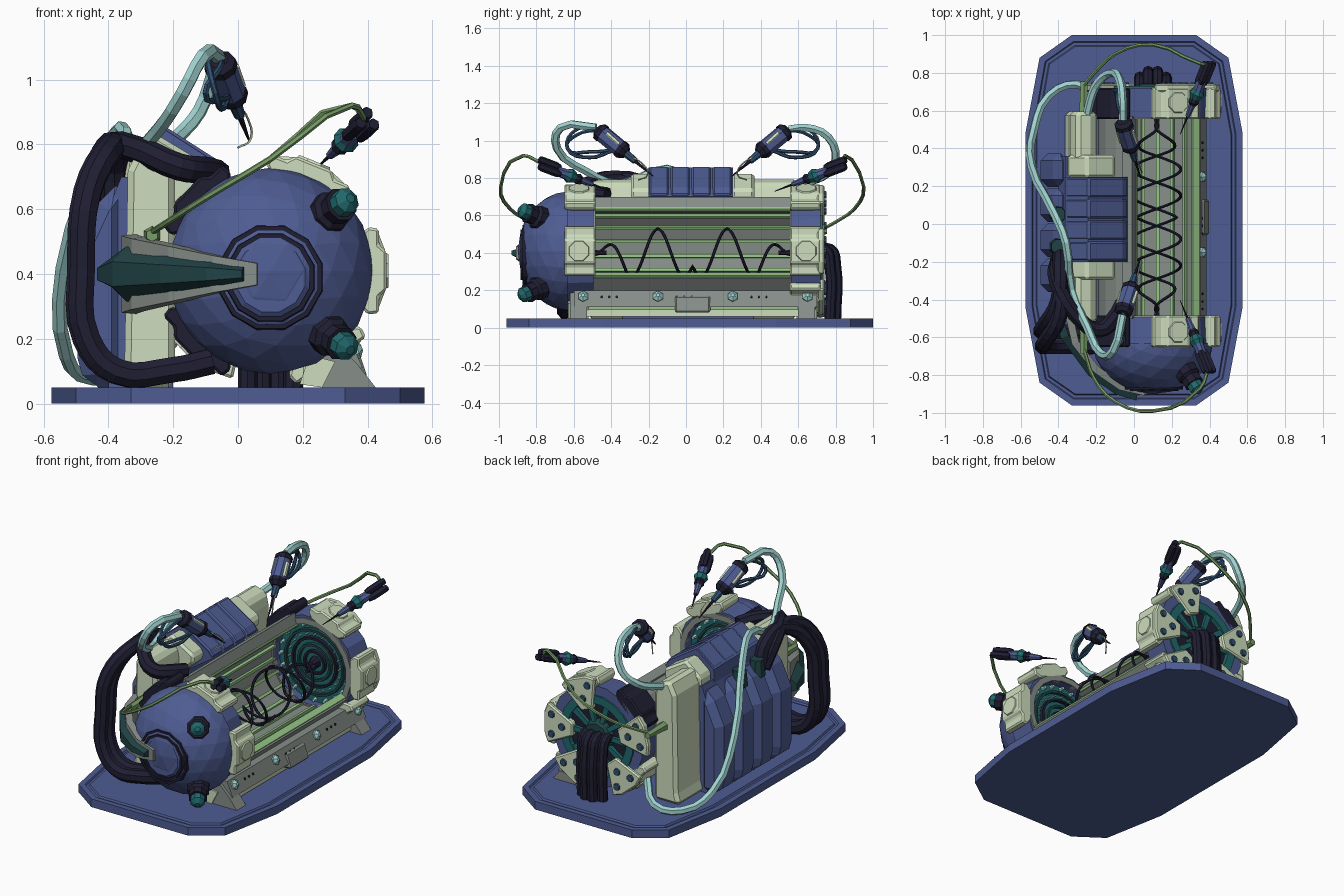
import bpy, bmesh, math
from mathutils import Vector

if "Cube" in bpy.data.objects:
    bpy.data.objects.remove(bpy.data.objects["Cube"])


def paint(name, r, g, b):
    m = bpy.data.materials.new(name)
    m.use_nodes = True
    m.diffuse_color = (r, g, b, 1)
    m.node_tree.nodes["Principled BSDF"].inputs["Base Color"].default_value = (r, g, b, 1)
    return m


BLUE = paint("slate blue", .077, .108, .29)
NAVY = paint("dark navy", .014, .013, .032)
PALE = paint("pale sage", .61, .72, .51)
GREY = paint("warm grey", .24, .27, .25)
AQUA = paint("light aqua", .35, .65, .63)
DEEP = paint("deep green teal", .015, .055, .06)
TEAL = paint("teal", .015, .14, .15)
GREEN = paint("leaf green", .19, .34, .14)
FRESH = paint("fresh green", .3, .56, .24)
STEEL = paint("steel blue", .03, .08, .16)

CX, CZ, MID = .1, .41, .035      # tank axis and middle


def finish(name, bm, mat, bevel=0):
    bmesh.ops.recalc_face_normals(bm, faces=bm.faces)
    me = bpy.data.meshes.new(name)
    bm.to_mesh(me)
    bm.free()
    me.materials.append(mat)
    ob = bpy.data.objects.new(name, me)
    bpy.context.collection.objects.link(ob)
    if bevel:
        mod = ob.modifiers.new("chamfer", 'BEVEL')
        mod.width = bevel
        mod.segments = 1
    return ob


def prism(name, pts, a, b, mat, bevel=0, axis='y'):
    bm = bmesh.new()
    put = (lambda p, h: (p[0], h, p[1])) if axis == 'y' else (lambda p, h: (p[0], p[1], h))
    lo, hi = [[bm.verts.new(put(p, h)) for p in pts] for h in (a, b)]
    bm.faces.new(lo)
    bm.faces.new(hi)
    for i in range(len(pts)):
        bm.faces.new((lo[i - 1], lo[i], hi[i], hi[i - 1]))
    return finish(name, bm, mat, bevel)


def lathe(name, start, direction, profile, mat, n=12, closed=False):
    """Spin (distance, radius) pairs round an axis."""
    bm = bmesh.new()
    q = Vector(direction).to_track_quat('Z', 'Y')
    rings = []
    for d, r in profile:
        turn = [2 * math.pi * (i + .5) / n for i in range(n)]
        rings.append([bm.verts.new(Vector(start) + q @ Vector((r * math.cos(t), r * math.sin(t), d)))
                      for t in turn])
    pairs = list(zip(rings, rings[1:]))
    if closed:
        pairs.append((rings[-1], rings[0]))
    else:
        bm.faces.new(rings[0])
        bm.faces.new(rings[-1])
    for lo, hi in pairs:
        for i in range(n):
            bm.faces.new((lo[i - 1], lo[i], hi[i], hi[i - 1]))
    return finish(name, bm, mat)


def tube(name, pts, r, mat, sides=2, res=4, poly=False):
    cu = bpy.data.curves.new(name, 'CURVE')
    cu.dimensions = '3D'
    cu.bevel_depth, cu.bevel_resolution, cu.use_fill_caps = r, sides, True
    cu.resolution_u = res
    sp = cu.splines.new('POLY' if poly else 'BEZIER')
    knots = sp.points if poly else sp.bezier_points
    knots.add(len(pts) - 1)
    for k, p in zip(knots, pts):
        k.co = (*p, 1) if poly else p
        if not poly:
            k.handle_left_type = k.handle_right_type = 'AUTO'
    sp.use_smooth = False
    tmp = bpy.data.objects.new(name, cu)
    bpy.context.collection.objects.link(tmp)
    bpy.context.view_layer.update()
    me = bpy.data.meshes.new_from_object(tmp.evaluated_get(bpy.context.evaluated_depsgraph_get()))
    bpy.data.objects.remove(tmp)
    me.materials.clear()
    me.materials.append(mat)
    bpy.context.collection.objects.link(bpy.data.objects.new(name, me))


def polar(r, deg, side=0):
    """Point round the tank axis, shifted sideways along the tangent."""
    c, s = math.cos(math.radians(deg)), math.sin(math.radians(deg))
    return (CX + r * c - side * s, CZ + r * s + side * c)


def spindle(name, tail, tip, parts, n=8):
    axis = Vector(tip) - Vector(tail)
    for label, mat, prof in parts:
        lathe(name + "_" + label, tail, axis, [(d * axis.length, r) for d, r in prof], mat, n)


# Base plate with stepped grooves
quarter = [(.33, .98), (.5, .86), (.575, .46)]
right = quarter + [(x, -y) for x, y in quarter[::-1]]
outline = [(x, y + .02) for x, y in right + [(-x, -y) for x, y in right]]
base = prism("base_plate", outline, 0, .05, BLUE, axis='z')
bm = bmesh.new()
bm.from_mesh(base.data)
top = max(bm.faces, key=lambda f: f.calc_center_median().z)
for width, depth in ((.035, 0), (.006, -.01), (.016, 0), (.006, .01)):
    bmesh.ops.inset_region(bm, faces=[top], thickness=width, depth=depth)
bm.to_mesh(base.data)
bm.free()

# Open tank: curved slats with raised green seams
first, step = 114, 18
for k in range(12):
    a, b = first + k * step, first + (k + 1) * step
    prism("tank_slat", [polar(.26, a), polar(.26, b), polar(.29, b), polar(.29, a)], -.5, .57, GREY)
    prism("tank_seam", [polar(.242, b - 2), polar(.242, b + 2), polar(.28, b + 2), polar(.28, b - 2)], -.5, .57, FRESH)
prism("tank_lip", [polar(.24, 111), polar(.31, 111), polar(.31, 121), polar(.24, 121)], -.5, .57, GREY)
prism("lip_seam", [polar(.232, 112), polar(.24, 110), polar(.25, 110), polar(.25, 116)], -.5, .57, FRESH)

# Lower rail, rivets, clasp
prism("side_rail", [(.28, .11), (.385, .11), (.345, .2), (.28, .2)], -.6, .7, GREY)
prism("under_tray", [(.2, .06), (.35, .06), (.35, .095), (.2, .12)], -.57, .68, PALE)
prism("tray_seam", [(.28, .095), (.365, .095), (.365, .11), (.28, .11)], -.52, .6, FRESH)
prism("rail_clasp", [(.28, .08), (.4, .08), (.37, .17), (.28, .17)], -.06, .13, GREY, .01)
for i in range(4):
    y = -.55 + i * .4
    lathe("rail_rivet", (.345, y, .16), (1, 0, .4), [(0, .03), (.025, .03), (.04, .01)], AQUA, 6)
    for j in range(3 if i < 3 else 0):
        lathe("rail_pin", (.35, y + .1 + j * .04, .16), (1, 0, .4), [(0, .007), (.017, .007)], NAVY, 6)

claw = [(.27, -.10), (.3, -.135), (.335, -.13), (.335, -.08), (.358, -.06)]
claw += [(r, -t) for r, t in claw[::-1]]
for s in (-1, 1):
    near, far = MID + s * .53, MID + s * .685
    # End ring, facing disc and its studs
    lathe("end_ring", (CX, near, CZ), (0, s, 0), [(0, .25), (0, .3), (.155, .31), (.155, .25)], BLUE, 16, True)
    lathe("disc_rim", (CX, near - s * .01, CZ), (0, s, 0), [(0, .25), (0, .285), (.03, .285), (.03, .25)], GREY, 20, True)
    lathe("end_disc", (CX, near + s * .05, CZ), (0, s, 0), [(0, .25), (.05, .25)], TEAL, 20)
    for r, mat in ((.06, NAVY), (.1, DEEP), (.14, NAVY), (.19, DEEP)):
        lathe("disc_ring", (CX, near + s * .03, CZ), (0, s, 0),
              [(0, r), (0, r + .014), (.03, r + .018), (.03, r)], mat, 20, True)
    lathe("disc_hub", (CX, near, CZ), (0, s, 0), [(0, .02), (.06, .04)], NAVY, 8)
    lathe("coil_post", (CX + .02, near, .4), (0, -s, 0), [(0, .02), (.03, .012), (.07, .012)], NAVY, 6)
    for k in range(20):
        for r, size in ((.23, .014), (.172, .007)):
            x, z = polar(r, k * 18)
            lathe("disc_stud", (x, near + s * .025, z), (0, s, 0), [(0, size * .7), (.03, size)], AQUA, 6)
    # Clamps round the ring
    for a in (0, 68, -136, 136) + ((-56,) if s > 0 else ()):
        dark = a == 136 or a == -136 and s < 0
        prism("ring_clamp", [polar(r, a, t) for r, t in claw], near - s * .01, far, NAVY if dark else PALE, .008)
        if not dark:
            x, z = polar(.345, a)
            lathe("clamp_boss", (x, (near + far) / 2, z), (x - CX, 0, z - CZ), [(0, .065), (.02, .055)], PALE, 8)
    # Foot
    prism("end_foot", [(.26, .05), (.425, .05), (.37, .12), (.28, .21), (.24, .15)], far - s * .12, far - s * .03, GREY)
    prism("foot_pad", [(.19, .06), (.26, .05), (.3, .13), (.22, .15)], far - s * .13, far - s * .02, PALE)

# Back end: grille, arms with bolts, drooping pipes
back = .7
lathe("grille_plate", (CX, back - .02, CZ), (0, 1, 0), [(0, .25), (.02, .25)], NAVY, 20)
lathe("grille_rim", (CX, back, CZ), (0, 1, 0), [(0, .2), (0, .25), (.03, .25), (.03, .2)], TEAL, 20, True)
lathe("grille_hub", (CX, back, CZ), (0, 1, 0), [(0, .1), (.04, .08)], DEEP, 10)
for k in range(10):
    prism("grille_spoke", [polar(.08, k * 36, .013), polar(.08, k * 36, -.013),
                           polar(.21, k * 36, -.018), polar(.21, k * 36, .018)], back, back + .02, TEAL)
for a in (0, 68, -56, -130, 165):
    arm = [polar(.16, a, -.04), polar(.33, a, -.125), polar(.355, a, -.06)]
    arm += [polar(.355, a, .06), polar(.33, a, .125), polar(.16, a, .04)]
    prism("clamp_arm", arm, back, back + .04, PALE, .008)
    for t in (-.06, 0, .06):
        x, z = polar(.3 if t else .23, a, t)
        lathe("arm_bolt", (x, back + .035, z), (0, 1, 0), [(0, .024), (.015, .02)], STEEL, 8)
for x, out in ((.03, .77), (.075, .8), (.125, .8), (.17, .77)):
    tube("drain_pipe", [(x, .69, .4), (x, out - .03, .42), (x, out, .33), (x, out, .05)], .03, NAVY)

# Front dome, its rings and knobs
bm = bmesh.new()
bmesh.ops.create_icosphere(bm, subdivisions=3, radius=1)
bmesh.ops.bisect_plane(bm, geom=bm.verts[:] + bm.edges[:] + bm.faces[:], plane_co=(0, 0, 0),
                       plane_no=(0, 1, 0), clear_outer=True)
for v in bm.verts:
    v.co = (CX + v.co.x * .318, -.63 + v.co.y * .27, CZ + v.co.z * .318)
finish("front_dome", bm, BLUE)
for r, y in ((.15, -.875), (.125, -.885)):
    lathe("dome_ring", (CX, y, .39), (0, 1, 0), [(0, r), (0, r + .014), (.05, r + .02), (.05, r)], NAVY, 12, True)
lathe("dome_cap", (CX, -.885, .39), (0, 1, 0), [(0, .11), (.03, .15)], BLUE, 12)
for z, dz in ((.58, .55), (.22, -.55)):
    spindle("dome_knob", (.27, -.77, z), (.34, -.88, z + dz * .09), [
        ("collar", NAVY, [(0, .065), (.3, .065), (.4, .05), (.7, .055)]),
        ("tip", TEAL, [(.65, .042), (.95, .042), (1.1, .015)])])


# Curved horn and strap wrapping the dome
def strap(name, pts, inner, outer, slope, mat):
    bm = bmesh.new()
    loops = []
    for x, y, h in pts:
        d = Vector((x - CX, y + .45, 0)).normalized()
        p = Vector((x, y, .4))
        corners = ((inner, -h), (outer, -h * slope), (outer, h * slope), (inner, h))
        loops.append([bm.verts.new(p + d * o + Vector((0, 0, z))) for o, z in corners])
    bm.faces.new(loops[0])
    bm.faces.new(loops[-1])
    for a, b in zip(loops, loops[1:]):
        for i in range(4):
            bm.faces.new((a[i - 1], a[i], b[i], b[i - 1]))
    finish(name, bm, mat)


strap("dome_strap", [(-.34, -.5, .125), (-.31, -.63, .115), (-.2, -.77, .09), (-.07, -.86, .06), (.06, -.89, .035)],
      -.02, .02, .95, GREY)
strap("dome_horn", [(-.39, -.46, .04), (-.345, -.59, .085), (-.21, -.77, .065), (-.08, -.86, .045), (.02, -.89, .025)],
      .0, .045, .45, DEEP)

# Machine block: hood ribs, collars, columns and rounded lobes
hood = [(-.37, .55), (-.36, .77), (-.24, .865), (-.06, .75), (-.03, .71), (-.2, .6)]
prism("hood_core", [(x - .004, z - .008) for x, z in hood], -.2, .25, BLUE)
for i in range(4):
    y = -.2 + i * .1125
    prism("hood_rib", hood, y + .004, y + .108, BLUE, .01)
collar = [(-.36, .3), (-.35, .75), (-.25, .83), (-.1, .74), (-.1, .69), (-.22, .58), (-.24, .3)]
column = [(-.37, .05), (-.35, .12), (-.34, .72), (-.3, .8), (-.21, .77), (-.195, .7), (-.195, .05)]
for s in (-1, 1):
    prism("hood_collar", collar, MID + s * .21, MID + s * .33, PALE, .015)
    prism("side_column", column, MID + s * .3, MID + s * .56, PALE, .02)
prism("machine_core", [(-.4, .05), (-.4, .6), (-.36, .7), (-.2, .7), (-.2, .05)], -.34, .36, BLUE)
lobe = [(-.35, .05), (-.47, .05), (-.495, .14), (-.495, .48), (-.43, .62), (-.35, .7)]
for i in range(4):
    y = -.36 + i * .185
    prism("machine_lobe", lobe, y, y + .18, BLUE, .04)
for y in (-.12, .05):
    lathe("lobe_socket", (-.4, y, .6), (0, 0, 1), [(0, .05), (.1, .04)], DEEP, 8)

# Thick pipe loops
for dx, dy in ((0, 0), (.008, -.08)):
    tube("thick_pipe", [(-.39 + dx, -.15 + dy, .62), (-.39 + dx, -.22 + dy, .76), (-.4 + dx, -.4 + dy, .785),
                        (-.47 + dx, -.53 + dy, .65), (-.488 + dx, -.56 + dy, .42), (-.472 + dx, -.57 + dy, .2),
                        (-.38 + dx, -.57 + dy, .1), (-.2, -.57 + dy, .105), (-.08, -.56 + dy, .13)], .042, NAVY)
tube("top_pipe", [(-.4, -.18, .62), (-.41, -.3, .78), (-.3, -.49, .78), (-.18, -.56, .73), (-.1, -.49, .72),
                  (-.06, -.42, .71)], .042, NAVY)

# Aqua cables to the two grippers
tube("long_cable", [(-.2, .66, .2), (-.3, .74, .1), (-.45, .68, .08), (-.53, .5, .15), (-.54, .3, .42),
                    (-.42, .05, .76), (-.36, -.1, .85), (-.33, -.35, .77), (-.25, -.54, .84), (-.17, -.69, .96),
                    (-.11, -.67, 1.07), (-.06, -.48, 1.07)], .023, AQUA, 1, 3)
tube("short_cable", [(-.26, .5, .74), (-.23, .66, .78), (-.19, .75, .82), (-.12, .8, .9), (-.075, .76, 1.02),
                     (-.06, .64, 1.07), (-.06, .55, 1.06)], .023, AQUA, 1, 3)

for s in (-1, 1):
    def at(x, d, z, middle=MID):
        return (x, middle + s * d, z)
    # Gripper with trailing wires and bent fingers
    spindle("gripper", at(-.06, .51, 1.06), at(.035, .21, .81), [
        ("cap", NAVY, [(0, .03), (.04, .05), (.1, .052)]),
        ("body", BLUE, [(.1, .047), (.4, .047)]),
        ("band", NAVY, [(.4, .05), (.46, .05), (.52, .03)]),
        ("neck", STEEL, [(.52, .022), (.68, .018)]),
        ("needle", NAVY, [(.68, .01), (1, .003)])])
    for dx in (-.038, .038):
        tube("gripper_plate", [at(dx - .046, .46, 1.04), at(dx - .026, .395, .982)], .013, PALE, 1)
    for w in (0, .03):
        tube("gripper_wire", [at(-.05, .49, 1.06), at(-.09 + w, .62, 1.06 - w), at(-.07 - w, .67, .96),
                              at(-.05, .55, .91 + w), at(-.03, .42, .95)], .01, STEEL, 1)
    tube("gripper_finger", [at(.0, .36, .92), at(.03, .27, .88), at(.04, .24, .82), at(.0, .29, .79)], .004, PALE, 0)
    # Fine tool with clustered grip and green feed cable
    tail, tip = Vector(at(.4, .82, .875)), Vector(at(.245, .44, .73))
    for off in ((.02, 0, -.012), (-.02, 0, -.008), (0, 0, .024)):
        spindle("tool", tail + Vector(off), tip + Vector(off), [
            ("grip", NAVY, [(0, .018), (.04, .022), (.24, .022), (.3, .015)])], 6)
    spindle("tool", tail, tip, [
        ("collar", BLUE, [(.25, .026), (.4, .03)]),
        ("joint", TEAL, [(.38, .03), (.43, .042), (.5, .03)]),
        ("barrel", NAVY, [(.5, .024), (.55, .03), (.59, .02)]),
        ("nose", BLUE, [(.59, .02), (.75, .013)]),
        ("needle", NAVY, [(.75, .007), (1, .002)])])
    tube("green_feed", [at(.39, .81, .88), at(.35, .86, .92, -.01), at(.1, .97, .755, -.02), at(-.1, .92, .635, -.02),
                        at(-.21, .81, .565, -.01), at(-.265, .7, .53)], .01, GREEN, 1, 3)
    lathe("feed_socket", at(-.265, .72, .52), (0, -s, 0), [(0, .02), (.16, .028)], GREEN, 6)
    # Mirrored helix wires, pulled tight at both ends
    wire = []
    for i in range(121):
        d = i / 120 - .5
        r = .125 * min(1, (.5 - abs(d)) / .15) + .003
        a = 2 * math.pi * (abs(d) - .185) / .28
        wire.append((.12 + s * r * math.sin(a), MID + d, .4 + r * math.cos(a)))
    tube("coil_wire", wire, .008, NAVY, 1, poly=True)
